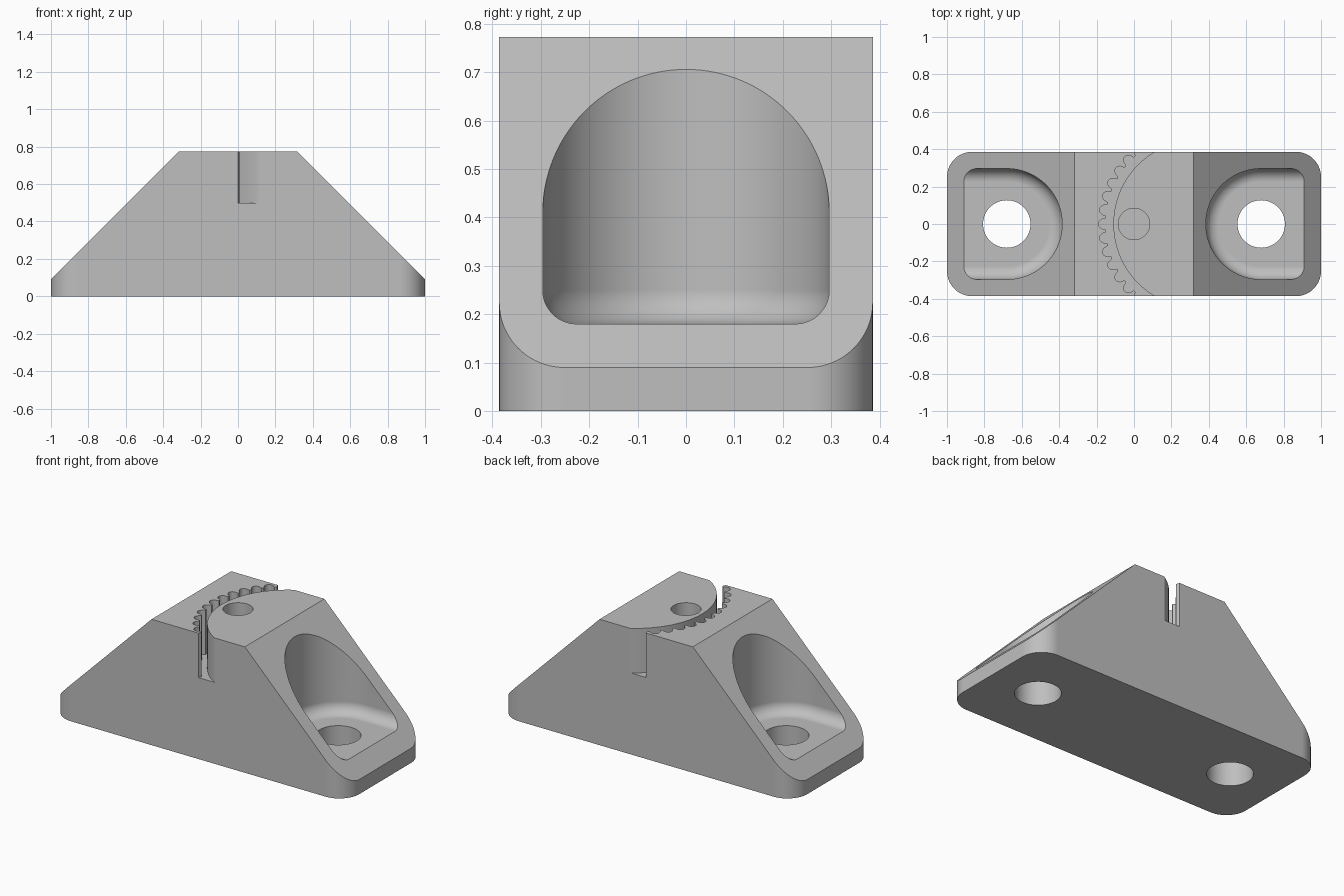
import bpy
import bmesh
from math import sin, cos, pi, radians, sqrt

if "Cube" in bpy.data.objects:
    bpy.data.objects.remove(bpy.data.objects["Cube"], do_unlink=True)

HALF_Y, TOP, LIP, CORNER = 0.386, 0.773, 0.09, 0.135
HOLE_X, POCKET_R, FILLET, FLOOR = 0.68, 0.296, 0.07, 0.18
SLOT_X, SLOT_Z = 0.339, 0.5

grey = bpy.data.materials.new("light grey")
grey.use_nodes = True
colour = (0.52, 0.52, 0.52, 1)
grey.diffuse_color = colour
grey.node_tree.nodes["Principled BSDF"].inputs["Base Color"].default_value = colour


def loft(name, rings):
    """Solid through a stack of rings with equal point counts, capped at both ends."""
    bm = bmesh.new()
    loops = [[bm.verts.new(p) for p in ring] for ring in rings]
    n = len(loops[0])
    for low, high in zip(loops, loops[1:]):
        for i in range(n):
            j = (i + 1) % n
            bm.faces.new((low[i], low[j], high[j], high[i]))
    bm.faces.new(loops[0][::-1])
    bm.faces.new(loops[-1])
    bmesh.ops.recalc_face_normals(bm, faces=bm.faces)
    mesh = bpy.data.meshes.new(name)
    bm.to_mesh(mesh)
    bm.free()
    mesh.materials.append(grey)
    obj = bpy.data.objects.new(name, mesh)
    bpy.context.collection.objects.link(obj)
    return obj


def prism(name, outline, z0, z1):
    return loft(name, [[(x, y, z) for x, y in outline] for z in (z0, z1)])


def arc(cx, cy, r, a0, a1, steps):
    angles = [radians(a0 + (a1 - a0) * i / steps) for i in range(steps + 1)]
    return [(cx + r * cos(a), cy + r * sin(a)) for a in angles]


def apply_boolean(target, cutter, operation="DIFFERENCE"):
    mod = target.modifiers.new("cut", "BOOLEAN")
    mod.operation, mod.solver, mod.object = operation, "EXACT", cutter
    bpy.context.view_layer.objects.active = target
    bpy.ops.object.modifier_apply(modifier=mod.name)
    bpy.data.objects.remove(cutter, do_unlink=True)


# Wedge block: rounded plan trimmed to a trapezoid side profile
plan = []
for k, (sx, sy) in enumerate([(1, 1), (-1, 1), (-1, -1), (1, -1)]):
    plan += arc(sx * (1 - CORNER), sy * (HALF_Y - CORNER), CORNER, k * 90, k * 90 + 90, 20)
body = prism("mounting_block", plan, 0, 1)
shoulder = 1 - (TOP - LIP)
profile = [(-1.2, -0.2), (1.2, -0.2), (1.2, LIP - 0.2), (shoulder, TOP),
           (-shoulder, TOP), (-1.2, LIP - 0.2)]
wedge = loft("wedge", [[(x, y, z) for x, z in profile] for y in (-1, 1)])
apply_boolean(body, wedge, "INTERSECT")


# Screw pockets with a filleted floor, and through holes
def pocket_ring(side, inset, z):
    r = POCKET_R - inset
    points = arc(HOLE_X, 0, r, 90, 270, 64) + [(1.2, -r), (1.2, r)]
    return [(side * x, y, z) for x, y in points]


for side in (-1, 1):
    rings = []
    for i in range(13):
        a = pi / 2 * i / 12
        rings.append(pocket_ring(side, FILLET * (1 - sin(a)), FLOOR + FILLET * (1 - cos(a))))
    rings.append(pocket_ring(side, 0, 1))
    apply_boolean(body, loft("pocket", rings))
    apply_boolean(body, prism("screw_hole", arc(side * HOLE_X, 0, 0.127, 0, 354, 59), -0.1, 0.4))

# Curved slot: smooth inner wall, scalloped outer wall
PITCH, STEPS, SPAN = 360 / 42, 24, 64
outer = []
count = int(2 * SPAN / PITCH * STEPS)
for i in range(count + 1):
    angle = -SPAN + 2 * SPAN * i / count
    phase = angle / PITCH - round(angle / PITCH)
    r = 0.492 + 0.037 * sqrt(max(0, 1 - (phase / 0.38) ** 2))
    a = radians(180 + angle)
    outer.append((SLOT_X + r * cos(a), r * sin(a)))
inner = arc(SLOT_X, 0, 0.449, 180 + SPAN, 180 - SPAN, 90)
apply_boolean(body, prism("toothed_slot", outer + inner, SLOT_Z, 1))

# Blind pivot hole in the top
apply_boolean(body, prism("pivot_hole", arc(0, 0, 0.084, 0, 352.5, 47), SLOT_Z, 1))

# Smooth curved walls, keep crisp edges
bpy.ops.object.select_all(action="DESELECT")
body.select_set(True)
bpy.context.view_layer.objects.active = body
bpy.ops.object.shade_smooth_by_angle(angle=radians(25))
weighted = body.modifiers.new("even_normals", "WEIGHTED_NORMAL")
weighted.keep_sharp = True
